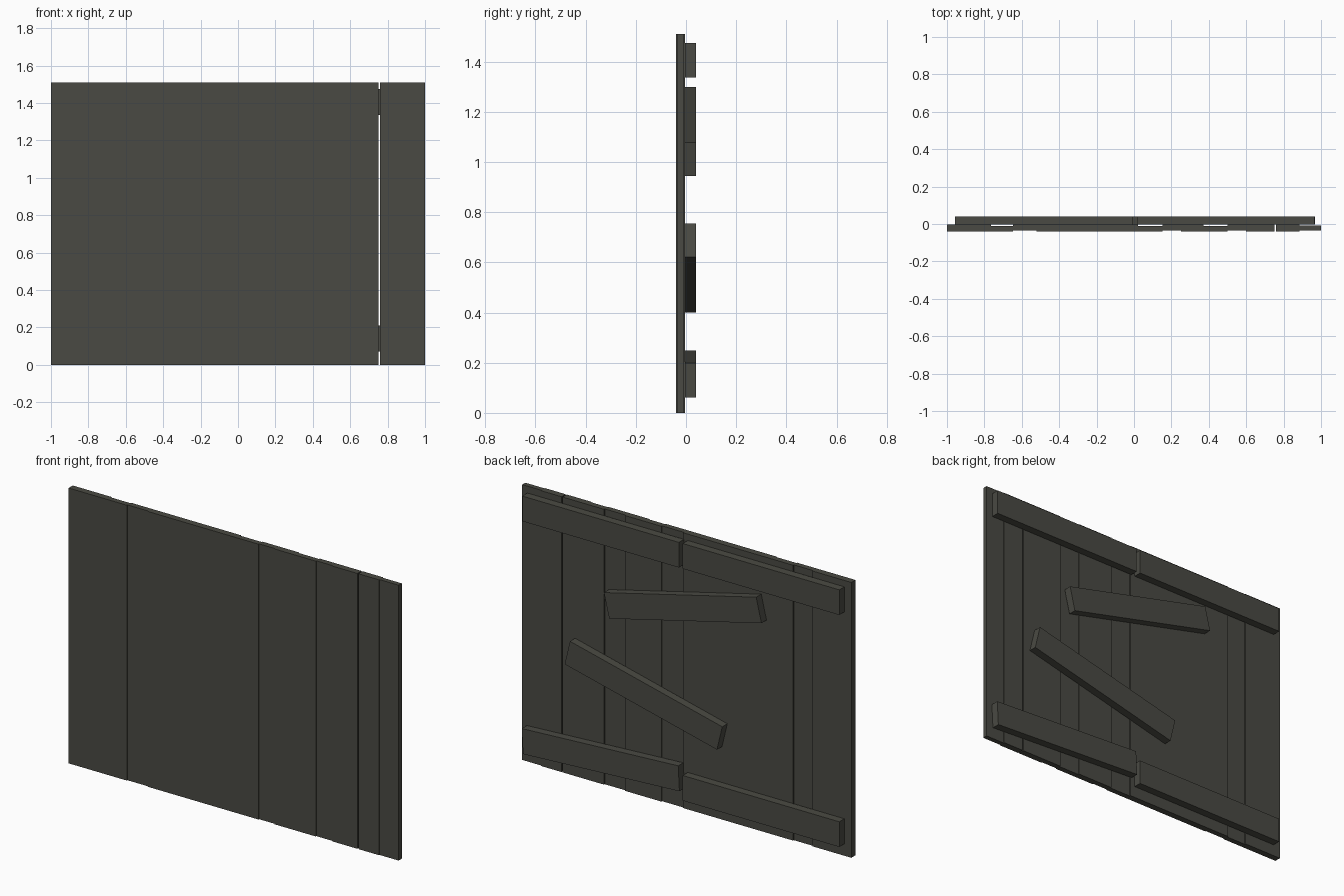
import bpy, math
from mathutils import Matrix

if "Cube" in bpy.data.objects:
    bpy.data.objects.remove(bpy.data.objects["Cube"])

# One weathered wood colour for the whole panel
wood = bpy.data.materials.new("dark_weathered_wood")
wood.diffuse_color = (0.068, 0.068, 0.056, 1)
wood.use_nodes = True
wood.node_tree.nodes["Principled BSDF"].inputs["Base Color"].default_value = wood.diffuse_color


def box(name, center, size, tilt=0.0):
    """Box of a given size, tilted in the plane of the panel (degrees)."""
    bpy.ops.mesh.primitive_cube_add(size=1)
    ob = bpy.context.object
    ob.name = name
    ob.data.transform(Matrix.Diagonal((*size, 1)))
    ob.location = center
    ob.rotation_euler.y = math.radians(-tilt)   # positive tilt rises towards +x
    ob.data.materials.append(wood)
    return ob


HEIGHT = 1.51

# Upright boards in two slightly offset, overlapping courses
front_course = [(-1, -0.647), (-0.52, 0.153), (0.25, 0.50), (0.60, 0.752), (0.758, 0.884)]
back_course = [(-1, -0.765), (-0.647, 0.022), (0.152, 0.372), (0.50, 0.752), (0.758, 0.884)]


def course(name, spans, y0, y1):
    for i, (x0, x1) in enumerate(spans, 1):
        box(f"{name}_{i}", ((x0 + x1) / 2, (y0 + y1) / 2, HEIGHT / 2),
            (x1 - x0, y1 - y0, HEIGHT))


course("front_board", front_course, -0.040, -0.010)
course("back_board", back_course, -0.035, -0.004)
course("end_board", [(0.884, 1.0)], -0.036, -0.009)

# Battens nailed across the back: x, z, tilt
battens = {
    "top_batten_left": (-0.483, 1.406, 0),
    "top_batten_right": (0.490, 1.406, 0),
    "upper_brace": (-0.008, 1.122, -13.5),
    "lower_brace": (0.230, 0.578, 13.5),
    "bottom_batten_left": (-0.483, 0.134, 0),
    "bottom_batten_right": (0.490, 0.155, -3),
}
for name, (x, z, tilt) in battens.items():
    box(name, (x, 0.018, z), (0.95, 0.044, 0.138), tilt)
